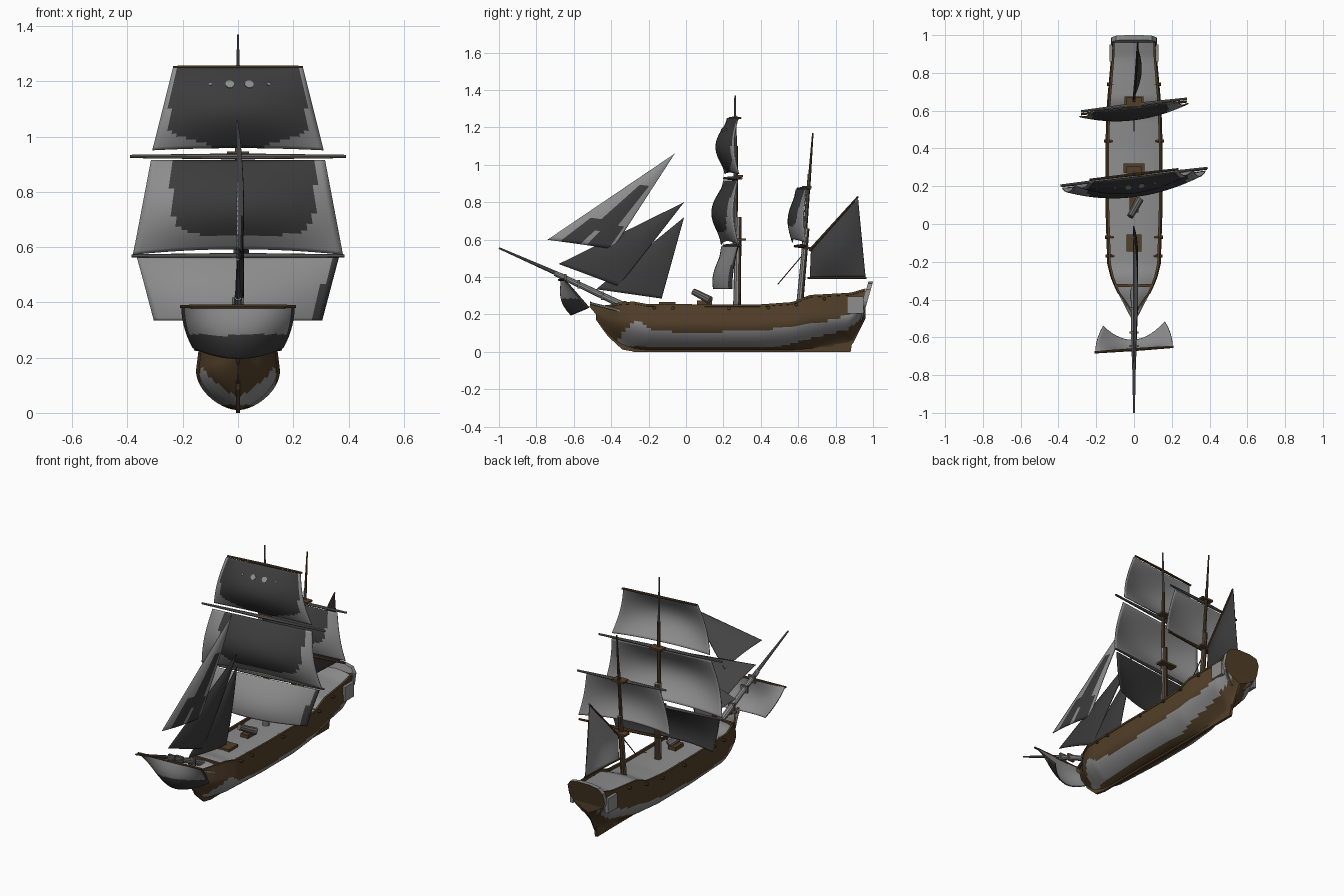
import bpy, bmesh, math
from mathutils import Vector, Matrix

if "Cube" in bpy.data.objects:
    bpy.data.objects.remove(bpy.data.objects["Cube"])


def material(name, c):
    m = bpy.data.materials.new(name)
    m.diffuse_color = (*c, 1)
    m.use_nodes = True
    m.node_tree.nodes["Principled BSDF"].inputs["Base Color"].default_value = m.diffuse_color
    return m


LIGHT = material("light_grey", (0.27, 0.27, 0.27))
DARK = material("dark_grey", (0.045, 0.045, 0.046))
BROWN = material("brown_wood", (0.085, 0.05, 0.022))
SPAR = material("spar_grey", (0.14, 0.135, 0.13))


def finish(name, bm, mats, smooth=True):
    me = bpy.data.meshes.new(name)
    bm.to_mesh(me)
    bm.free()
    ob = bpy.data.objects.new(name, me)
    bpy.context.collection.objects.link(ob)
    for m in mats:
        me.materials.append(m)
    if smooth:
        bpy.ops.object.select_all(action='DESELECT')
        bpy.context.view_layer.objects.active = ob
        ob.select_set(True)
        bpy.ops.object.shade_smooth_by_angle(angle=math.radians(35))
    return ob


def rod(name, a, b, r1, r2, mats, rule=None, sides=10):
    a, b = Vector(a), Vector(b)
    d = b - a
    bm = bmesh.new()
    bmesh.ops.create_cone(bm, cap_ends=True, segments=sides, radius1=r1, radius2=r2, depth=d.length)
    rot = d.to_track_quat('Z', 'Y').to_matrix().to_4x4()
    bm.transform(Matrix.Translation((a + b) / 2) @ rot)
    bm.normal_update()
    if rule:
        for f in bm.faces:
            f.material_index = int(rule(f))
    return finish(name, bm, mats)


def box(name, c, s, mat):
    bm = bmesh.new()
    bmesh.ops.create_cube(bm, size=1, matrix=Matrix.Translation(c) @ Matrix.Diagonal((*s, 1)))
    return finish(name, bm, [mat], False)


def plate(name, pts, thick, mat):
    """Side profile of (y, z) points given a thickness in x."""
    bm = bmesh.new()
    f = bm.faces.new([bm.verts.new((-thick / 2, y, z)) for y, z in pts])
    r = bmesh.ops.extrude_face_region(bm, geom=[f])
    bmesh.ops.translate(bm, vec=(thick, 0, 0), verts=[v for v in r['geom'] if isinstance(v, bmesh.types.BMVert)])
    bmesh.ops.recalc_face_normals(bm, faces=bm.faces)
    return finish(name, bm, [mat], False)


def sheet(name, fn, rule, back=LIGHT, n=32, m=26):
    """Sail cloth: patterned front, plain back."""
    bm = bmesh.new()
    g = [[bm.verts.new(fn(i / n, j / m)) for j in range(m + 1)] for i in range(n + 1)]
    for i in range(n):
        for j in range(m):
            f = bm.faces.new((g[i][j], g[i][j + 1], g[i + 1][j + 1], g[i + 1][j]))
            f.material_index = int(rule(f.calc_center_median(), (i + .5) / n, (j + .5) / m))
    bmesh.ops.remove_doubles(bm, verts=bm.verts, dist=1e-5)
    ob = finish(name, bm, [LIGHT, DARK, back, back])
    s = ob.modifiers.new("cloth", 'SOLIDIFY')
    s.thickness, s.offset, s.material_offset = 0.005, -1, 2
    return ob


def lerp(a, b, t):
    return a + (b - a) * t


def interp(pairs, y):
    for a, b in zip(pairs, pairs[1:]):
        if y <= b[0]:
            t = max(0, (y - a[0]) / (b[0] - a[0]))
            return [lerp(p, q, t) for p, q in zip(a[1:], b[1:])]
    return list(pairs[-1][1:])


# Hull: stations of y, half breadth, bottom, rail height, fullness
ST = [(-.48, .010, .17, .245, 1), (-.42, .045, .085, .245, 1.4), (-.36, .092, .04, .26, 1.2),
      (-.28, .125, .015, .265, .9), (-.21, .142, .01, .252, .7), (.1, .152, .01, .25, .55), (.4, .152, .01, .25, .55),
      (.57, .147, .01, .262, .75), (.66, .142, .012, .300, 1), (.88, .122, .02, .312, 2.2), (.96, .12, .18, .335, .9)]
ZU = [(-.4, .02), (-.32, .12), (-.26, .17), (-.18, .115), (.05, .10), (.45, .12), (.75, .165), (.88, .2), (.96, .3)]
ZL = [(-.4, .03), (.5, .03), (.7, .08), (.86, .12), (.96, .2)]
NY, NS = 64, 20
YS = [lerp(-.48, .96, i / NY) for i in range(NY + 1)]


def section(y, s):
    hb, zb, zr, p = interp(ST, y)
    f = max(.04, math.sin(min(1, s / .6) * math.pi / 2) ** p)
    f *= 1 - .08 * max(0, (s - .6) / .4)
    return hb * f, zb + (zr - zb) * s


bm = bmesh.new()
rows = []
for y in YS:
    half = [section(y, (k / NS) ** 1.4) for k in range(NS + 1)]
    rows.append([bm.verts.new((-x, y, z)) for x, z in reversed(half)] + [bm.verts.new((x, y, z)) for x, z in half])
for r, q in zip(rows, rows[1:]):
    for k in range(len(r) - 1):
        f = bm.faces.new((r[k], r[k + 1], q[k + 1], q[k]))
        c = f.calc_center_median()
        f.material_index = int(interp(ZL, c.y)[0] < c.z < interp(ZU, c.y)[0])
bm.faces.new(rows[-1])
bmesh.ops.recalc_face_normals(bm, faces=bm.faces)
finish("hull", bm, [BROWN, LIGHT])

# Cambered deck
bm = bmesh.new()
rows = []
for y in YS:
    x, z = section(y, 1)
    rows.append([bm.verts.new((x * u, y, z - .014 + .018 * (1 - u * u))) for u in (-1, -.6, 0, .6, 1)])
for r, q in zip(rows, rows[1:]):
    for k in range(4):
        bm.faces.new((r[k], r[k + 1], q[k + 1], q[k]))
finish("deck", bm, [LIGHT])

# Rails and guns on both sides
for sx, side in ((-1, "left"), (1, "right")):
    bm = bmesh.new()
    rows = []
    for y in YS:
        x, z = section(y, 1)
        rows.append([bm.verts.new((sx * (x + dx), y, z + dz)) for dx, dz in
                     ((.004, -.008), (.004, .004), (-.008, .004), (-.008, -.012))])
    for r, q in zip(rows, rows[1:]):
        for k in range(4):
            bm.faces.new((r[k], r[(k + 1) % 4], q[(k + 1) % 4], q[k]))
    bmesh.ops.recalc_face_normals(bm, faces=bm.faces)
    finish("rail_" + side, bm, [BROWN])
    for i, y in enumerate((-.17, -.07, .23, .44, .59, .74)):
        x, z = section(y, .93)
        rod(f"gun_{side}_{i}", (sx * (x - .03), y, z), (sx * (x + .018), y, z), .011, .008, [BROWN], sides=8)
    box("quarter_gallery_" + side, (sx * .12, .905, .25), (.022, .09, .09), LIGHT)
    rod("beak_rail_" + side, (sx * .085, -.35, .22), (sx * .004, -.51, .26), .008, .006, [LIGHT], sides=6)

# Keel, stem, rudder, transom
plate("stem", [(-.27, 0), (-.34, .012), (-.42, .085), (-.455, .17), (-.515, .24), (-.512, .27), (-.46, .245),
               (-.38, .15), (-.27, .03)], .014, BROWN)
plate("keel", [(-.28, 0), (.88, 0), (.88, .025), (-.28, .025)], .014, BROWN)
plate("rudder", [(.78, 0), (.88, 0), (.915, .2), (.84, .2)], .016, BROWN)
bm = bmesh.new()
out = [(.05, 0), (.09, .2), (.122, .5), (.12, .8), (.095, .95), (.04, 1)]
out = out + [(-x, t) for x, t in reversed(out)]
f = bm.faces.new([bm.verts.new((x, lerp(.915, .975, t), lerp(.165, .375, t))) for x, t in out])
r = bmesh.ops.extrude_face_region(bm, geom=[f])
bmesh.ops.translate(bm, vec=(0, .025, 0), verts=[v for v in r['geom'] if isinstance(v, bmesh.types.BMVert)])
bmesh.ops.recalc_face_normals(bm, faces=bm.faces)
for f in bm.faces:
    f.material_index = int(f.normal.y < .5)
finish("transom", bm, [BROWN, LIGHT], False)

# Deck fittings
box("bow_beam", (0, -.325, .262), (.2, .016, .018), BROWN)
box("hatch", (0, -.1, .258), (.08, .09, .018), BROWN)
box("gun_carriage", (0, .1, .262), (.05, .08, .025), BROWN)
rod("deck_gun", (.03, .13, .275), (-.02, .04, .322), .022, .018, [SPAR])

# Masts, brown on the after side
aft = lambda f: f.normal.y > .3
rod("main_lower_mast", (0, .272, .2), (0, .28, .72), .021, .017, [LIGHT, BROWN], aft)
rod("main_topmast", (0, .262, .57), (0, .268, 1.1), .014, .010, [SPAR, BROWN], aft)
rod("main_pole", (0, .267, .93), (0, .262, 1.37), .010, .004, [SPAR])
rod("rear_lower_mast", (0, .605, .22), (0, .645, .66), .019, .015, [LIGHT, BROWN], aft)
rod("rear_topmast", (0, .628, .53), (0, .66, .95), .012, .009, [SPAR, BROWN], aft)
rod("rear_pole", (0, .655, .86), (0, .678, 1.17), .009, .004, [BROWN])
for n, y, z, w in (("main_top", .295, .6, .11), ("main_crosstree", .28, .94, .08),
                   ("rear_top", .65, .555, .1), ("rear_crosstree", .645, .88, .08)):
    box(n, (0, y, z), (w, .05, .012), BROWN)

# Yards, braced round a little
SLOPE = .12
for n, y, z, w, mat in (("main_course_yard", .247, .568, .385, SPAR), ("main_topsail_yard", .25, .928, .39, SPAR),
                        ("main_top_yard", .262, 1.25, .235, BROWN), ("rear_topsail_yard", .63, .872, .28, SPAR),
                        ("rear_course_yard", .615, .565, .28, BROWN), ("sprit_yard", -.665, .385, .21, BROWN)):
    s = .07 if y < 0 else SLOPE
    for sx, side in ((-1, "left"), (1, "right")):
        rod(f"{n}_{side}", (0, y, z), (sx * w, y + sx * s * w, z), .011 if w > .25 else .008, .006, [mat], sides=8)

# Bowsprit, gaff, boom, stay
rod("bowsprit", (0, -.34, .25), (0, -.7, .42), .019, .014, [LIGHT])
rod("jib_boom", (0, -.66, .405), (0, -1, .555), .012, .005, [SPAR])
for i, t in enumerate((.3, .65, .85)):
    p = (0, lerp(-.34, -.7, t), lerp(.25, .42, t))
    box(f"bowsprit_band_{i}", p, (.045, .012, .045), SPAR)
rod("gaff", (0, .66, .54), (.02, .92, .83), .008, .005, [BROWN])
rod("boom", (0, .65, .395), (.02, .965, .395), .006, .005, [BROWN])
rod("stay", (0, .49, .36), (0, .66, .56), .003, .003, [BROWN], sides=5)


# Square sails
def square(y0, zt, zb, wt, wb, belly, k, arch=0.0):
    def fn(a, v):
        u = 2 * a - 1
        x = u * lerp(wt, wb, v)
        z = lerp(zt, zb, v) + arch * (1 - u * u) * v
        y = y0 + SLOPE * x - .008 - belly * (.3 + .7 * (1 - u * u)) * math.sin(math.pi * k * v)
        return Vector((x, y, z))
    return fn


top = square(.255, 1.25, .95, .235, .31, .085, .95, .008)
sheet("main_top_sail", top, lambda c, u, v: abs(c.x) < .225 + .15 * (1.25 - c.z)
      and c.z > .95 + .3 * max(0, abs(c.x) - .08) + (.015 if abs(c.x) > .1 else 0))
sheet("main_mid_sail", square(.245, .915, .572, .315, .38, .095, .95, .02),
      lambda c, u, v: ((c.x - .02) / .26) ** 4 + (max(0, .79 - c.z) / .15) ** 4 < 1
      and c.z < .9 + .5 * (c.x + .27))
sheet("main_low_sail", square(.24, .562, .335, .365, .305, .085, .6),
      lambda c, u, v: c.x > .275 + .25 * (c.z - .335), DARK)
sheet("rear_mid_sail", square(.622, .868, .585, .23, .29, .065, .8, .015),
      lambda c, u, v: ((c.x + .02) / .2) ** 4 + (max(0, .77 - c.z) / .1) ** 4 < 1)

# Two round eyes and small side marks as thin plates on the top sail
for i, (x, r) in enumerate(((-.03, .016), (.04, .016), (-.1, .005), (.11, .005))):
    a = .5 + x / .5
    p = top(a, .21)
    n = (top(a, .24) - p).cross(top(a + .03, .21) - p).normalized()
    rod(f"eye_{i}", p - n * .002, p + n * .003, r, r, [LIGHT], sides=14)


# Spritsail under the bowsprit
def sprit(a, v):
    u = 2 * a - 1
    x = u * lerp(.205, .165, v * v)
    y = -.665 + .07 * x + .135 * v - .09 * (1 - u * u) * math.sin(math.pi * .6 * v)
    return Vector((x, y, lerp(.385, .235 - .04 * (1 - u * u), v)))


sheet("spritsail", sprit, lambda c, u, v: c.z < .285 - .8 * max(0, .05 - abs(c.x + .06)) * .2 or abs(u - .5) > .47)


# Fore and aft sails
def jib(head, tack, clew, belly):
    def fn(t, s):
        y = lerp(head[0], lerp(tack[0], clew[0], t), s)
        z = lerp(head[1], lerp(tack[1], clew[1], t), s)
        return Vector((belly * 6 * s * (1 - s * .75) * t * (1 - t * .8), y, z))
    return fn


sheet("outer_jib", jib((-.06, 1.06), (-.74, .60), (-.39, .55), .035),
      lambda c, u, v: v > .35 and (.4 < u < .8 and v < .85 or .6 < u < .93 and v > .75 or .2 < u < .5 and v > .72))
sheet("middle_jib", jib((-.01, .80), (-.68, .47), (-.36, .35), .035), lambda c, u, v: True)
sheet("inner_jib", jib((-.01, .72), (-.48, .335), (-.13, .285), .035),
      lambda c, u, v: not (u < .12 and .5 < v < .85))


def gaff_sail(a, v):
    y = lerp(lerp(.668, .92, a), lerp(.662, .96, a), v)
    z = lerp(lerp(.55, .82, a), .40, v)
    return Vector((.02 * a + .03 * math.sin(math.pi * a) * math.sin(math.pi * v), y, z))


sheet("gaff_sail", gaff_sail, lambda c, u, v: True)
